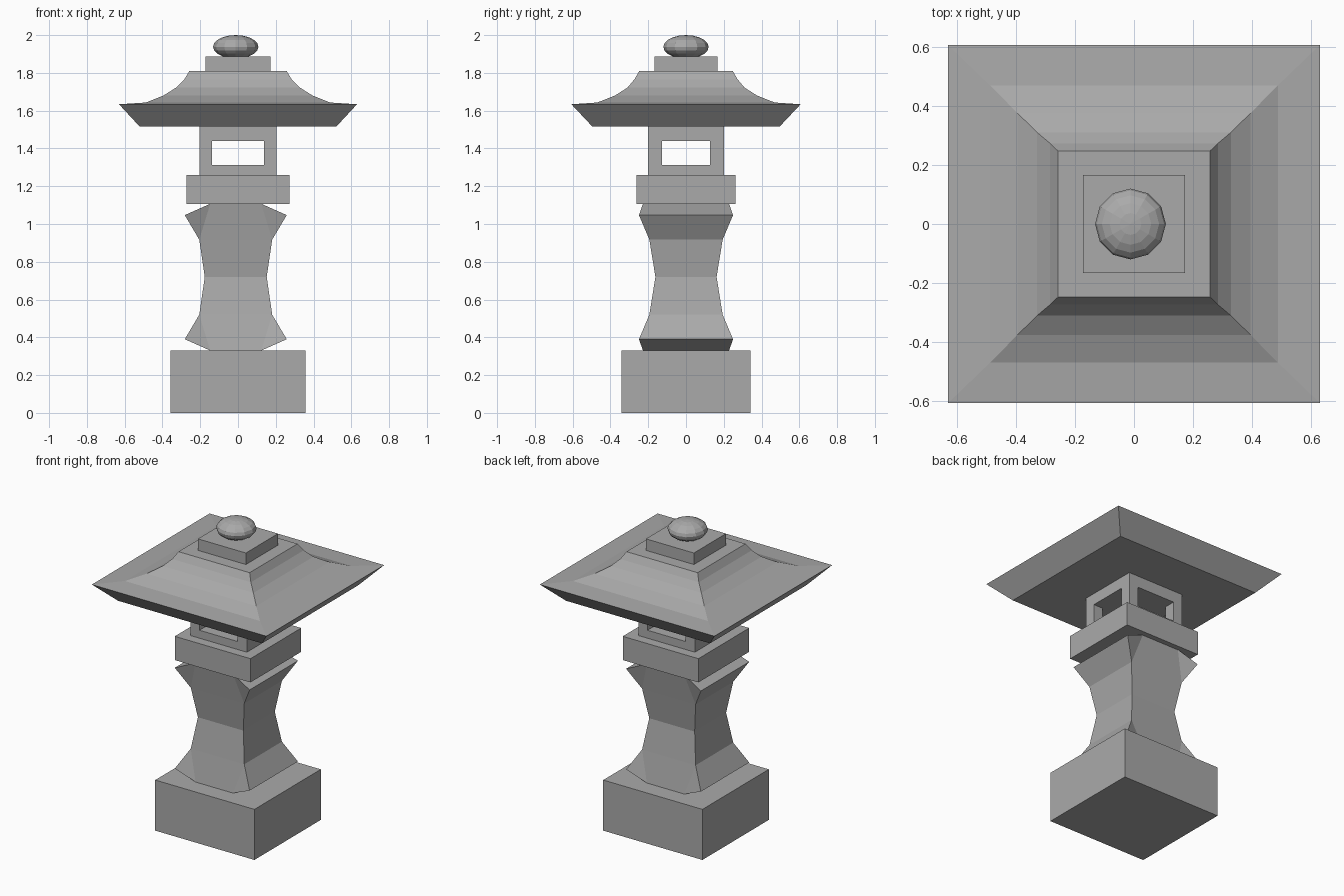
import bpy
import bmesh

# Remove the default cube
cube = bpy.data.objects.get("Cube")
if cube:
    bpy.data.objects.remove(cube, do_unlink=True)

# One stone colour
stone = bpy.data.materials.new("grey_stone")
stone.use_nodes = True
GREY = (0.4, 0.4, 0.4, 1)
stone.diffuse_color = GREY
stone.node_tree.nodes["Principled BSDF"].inputs["Base Color"].default_value = GREY


def finish(name, bm):
    bmesh.ops.recalc_face_normals(bm, faces=bm.faces[:])
    mesh = bpy.data.meshes.new(name)
    bm.to_mesh(mesh)
    bm.free()
    mesh.materials.append(stone)
    obj = bpy.data.objects.new(name, mesh)
    bpy.context.collection.objects.link(obj)
    return obj


def rings(bm, profile, cx=0):
    """Rectangular rings from (half x, half y, z) rows."""
    corners = ((-1, -1), (1, -1), (1, 1), (-1, 1))
    return [[bm.verts.new((cx + sx * hx, sy * hy, z)) for sx, sy in corners]
            for hx, hy, z in profile]


def loft(name, profile):
    bm = bmesh.new()
    levels = rings(bm, profile)
    for a, b in zip(levels, levels[1:]):
        for i in range(4):
            j = (i + 1) % 4
            bm.faces.new((a[i], a[j], b[j], b[i]))
    bm.faces.new(levels[0])
    bm.faces.new(levels[-1])
    return finish(name, bm)


def block(name, hx, hy, z0, z1):
    return loft(name, [(hx, hy, z0), (hx, hy, z1)])


# Plinth and platform
block("base", 0.358, 0.342, 0, 0.33)
block("platform", 0.273, 0.262, 1.105, 1.26)

# Waisted column: flared tips on the sides, straighter panels front and back
bm = bmesh.new()
half = [(0.135, 0.228, 0.33), (0.27, 0.249, 0.39), (0.193, 0.194, 0.52)]
profile = half + [(0.164, 0.162, 0.72)]
profile += [(hx, hy, 1.437 - z) for hx, hy, z in reversed(half)]
levels = rings(bm, profile, -0.012)
for a, b in zip(levels, levels[1:]):
    for i, j in ((1, 2), (3, 0)):
        bm.faces.new((a[i], a[j], b[j], b[i]))
for i, j in ((0, 1), (2, 3)):
    for lo, hi in ((0, 2), (2, 3), (3, 4), (4, 6)):
        a, b = levels[lo], levels[hi]
        bm.faces.new((a[i], a[j], b[j], b[i]))
        if hi - lo == 2:
            for k in (i, j):
                bm.faces.new((a[k], levels[lo + 1][k], b[k]))
bm.faces.new(levels[0])
bm.faces.new(levels[-1])
finish("column", bm)

# Light chamber: sill, lintel and four corner posts around open windows
block("chamber_sill", 0.204, 0.2, 1.26, 1.312)
block("chamber_lintel", 0.204, 0.2, 1.44, 1.516)
for sx, side in ((-1, "right"), (1, "left")):
    for sy, end in ((-1, "front"), (1, "back")):
        post = block(f"chamber_post_{end}_{side}", 0.033, 0.037, 1.312, 1.44)
        post.location = (sx * 0.171, sy * 0.163, 0)

# Curved hip roof with undercut eaves
loft("roof", [
    (0.52, 0.495, 1.515),
    (0.63, 0.607, 1.634),
    (0.488, 0.47, 1.643),
    (0.395, 0.376, 1.68),
    (0.328, 0.31, 1.722),
    (0.284, 0.273, 1.766),
    (0.257, 0.247, 1.811),
])
block("roof_cap", 0.173, 0.166, 1.811, 1.886)

# Flattened faceted finial
bm = bmesh.new()
bmesh.ops.create_uvsphere(bm, u_segments=12, v_segments=10, radius=1)
bmesh.ops.scale(bm, vec=(0.12, 0.12, 0.062), verts=bm.verts[:])
finial = finish("finial", bm)
finial.location = (-0.012, 0, 1.938)
